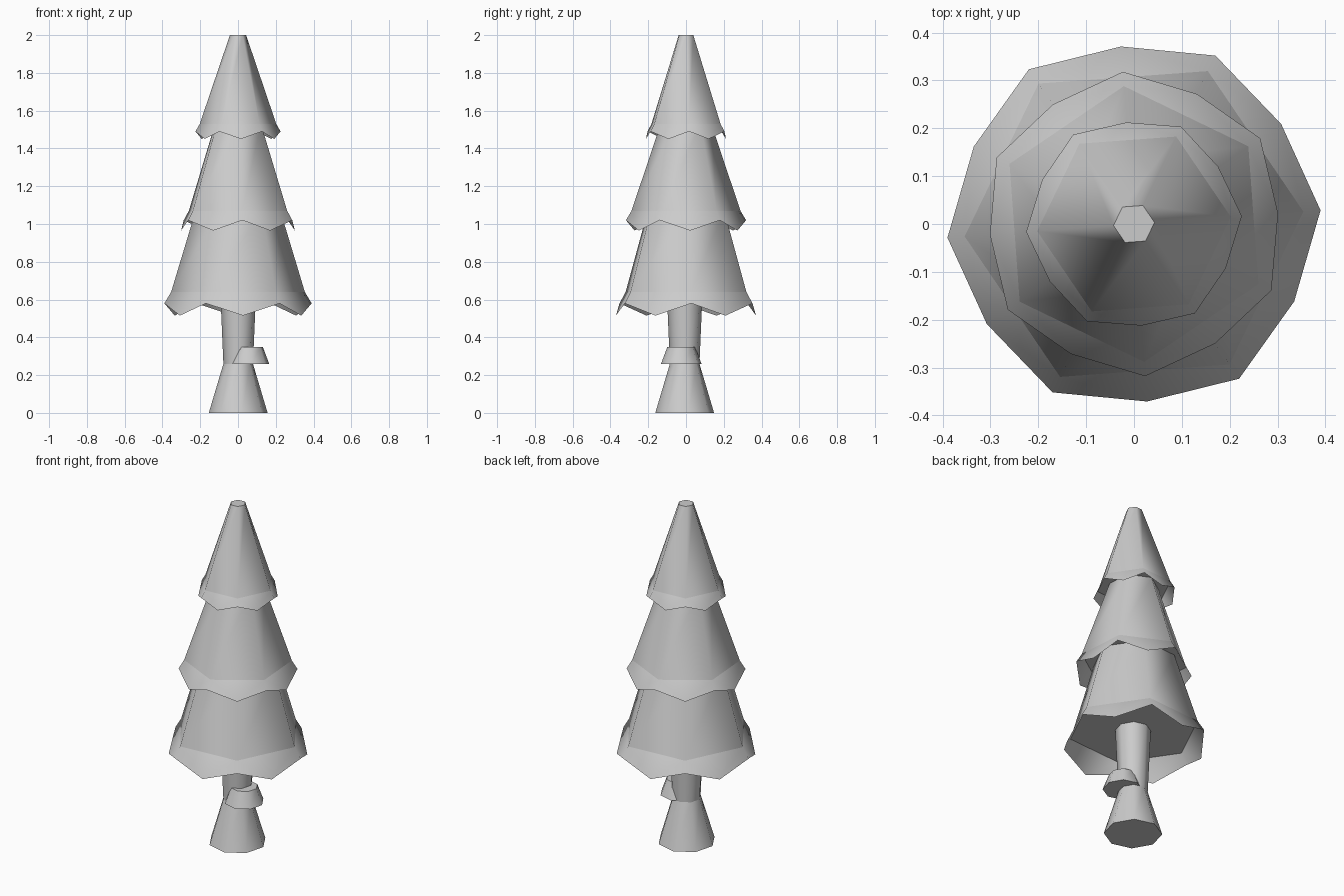
import bpy
from math import sin, cos, radians, tau
from mathutils import Vector

if "Cube" in bpy.data.objects:
    bpy.data.objects.remove(bpy.data.objects["Cube"], do_unlink=True)

GREY = (0.6, 0.6, 0.6, 1.0)
grey = bpy.data.materials.new("plain grey")
grey.use_nodes = True
grey.diffuse_color = GREY
grey.node_tree.nodes["Principled BSDF"].inputs["Base Color"].default_value = GREY


def ring(sides, radius, z, phase, centre=(0, 0)):
    """Regular polygon of points at height z, phase in degrees."""
    angles = [radians(phase) + tau * i / sides for i in range(sides)]
    return [Vector((centre[0] + radius * cos(a), centre[1] + radius * sin(a), z))
            for a in angles]


def add_mesh(name, points, faces):
    """Smooth shaded object whose caps and profile creases stay sharp."""
    mesh = bpy.data.meshes.new(name)
    mesh.from_pydata(points, [], faces)
    mesh.materials.append(grey)
    for face in mesh.polygons:
        face.use_smooth = True
    obj = bpy.data.objects.new(name, mesh)
    bpy.context.collection.objects.link(obj)
    return obj


def lathe(name, sides, profile, phase, centre=(0, 0)):
    """Closed faceted solid from (radius, z) pairs, bottom to top."""
    points = [p for r, z in profile for p in ring(sides, r, z, phase, centre)]
    faces = []
    for level in range(len(profile) - 1):
        a, b = level * sides, (level + 1) * sides
        for i in range(sides):
            j = (i + 1) % sides
            faces.append((a + i, a + j, b + j, b + i))
    last = (len(profile) - 1) * sides
    faces.append(tuple(reversed(range(sides))))
    faces.append(tuple(range(last, last + sides)))
    obj = add_mesh(name, points, faces)
    # Horizontal rings are creases, upright edges are smoothed over
    for edge in obj.data.edges:
        low, high = (obj.data.vertices[v].co.z for v in edge.vertices)
        edge.use_edge_sharp = abs(low - high) < 0.001
    return obj


def skirt(name, phase, root, corner, dip):
    """Thin flared hem: six raised corners with a drooping point between each."""
    points = (ring(6, *root, phase) + ring(6, *corner, phase)
              + ring(6, *dip, phase + 30))
    faces = []
    for i in range(6):
        j = (i + 1) % 6
        faces += [(i, 6 + i, 12 + i), (i, 12 + i, j), (j, 12 + i, 6 + j)]
    return add_mesh(name, points, faces)


# Foliage tiers: phase, then (radius, z) of root, top, hem corner and hem dip
TIERS = {
    "lower": (4.2, (0.355, 0.64), (0.225, 1.07), (0.391, 0.58), (0.372, 0.515)),
    "middle": (34.2, (0.289, 1.07), (0.135, 1.53), (0.319, 1.02), (0.302, 0.965)),
    "upper": (4.2, (0.203, 1.53), (0.043, 2.0), (0.226, 1.49), (0.213, 1.45)),
}
for tier, (phase, root, top, corner, dip) in TIERS.items():
    lathe(tier + "_foliage", 6, [root, top], phase)
    skirt(tier + "_foliage_hem", phase, root, corner, dip)

# Trunk with flared foot
lathe("trunk", 8, [(0.157, 0), (0.079, 0.26), (0.096, 0.65)], 7.5, (0.001, -0.007))

# Shelf fungus on the side of the trunk
lathe("shelf_fungus", 8, [(0.108, 0.26), (0.074, 0.35)], 7.5, (0.058, -0.025))
